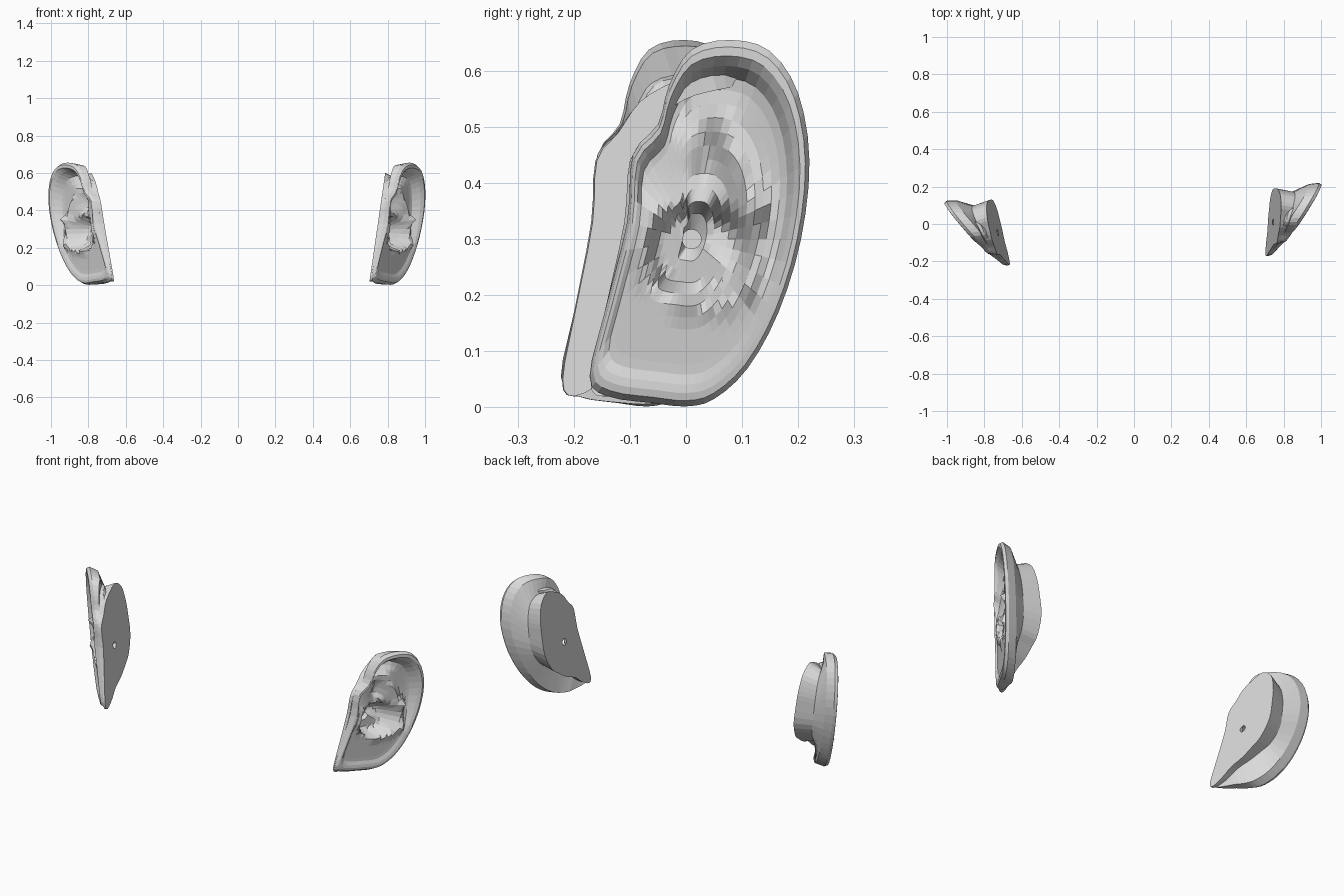
import bpy, bmesh, math
from mathutils import Vector, Matrix

if "Cube" in bpy.data.objects:
    bpy.data.objects.remove(bpy.data.objects["Cube"])

SUB = 3                          # samples per outline segment
C = Vector((0.01, 0.30))         # ear canal centre in (y, z)

# outer rim outline and head-side attachment outline, both (y, z)
RIM = [(-.172, .055), (-.14, .02), (-.06, .008), (0, .002), (.05, .015), (.11, .07),
       (.165, .17), (.205, .3), (.22, .44), (.2, .56), (.15, .635), (.08, .655),
       (.01, .638), (-.03, .575), (-.05, .505), (-.095, .45), (-.105, .33), (-.145, .17)]
BASE = [(-.17, .05), (-.15, .02), (-.09, .05), (-.04, .09), (.03, .12), (.09, .16),
        (.14, .2), (.185, .29), (.19, .4), (.185, .48), (.16, .56), (.1, .6),
        (.04, .58), (-.02, .545), (-.06, .49), (-.1, .44), (-.11, .33), (-.145, .17)]


def smooth_loop(pts):
    """Closed Catmull-Rom sampling."""
    p = [Vector(q) for q in pts]
    n = len(p)
    out = []
    for i in range(n):
        a, b, c, d = p[i - 1], p[i], p[(i + 1) % n], p[(i + 2) % n]
        for k in range(SUB):
            t = k / SUB
            out.append(.5 * (2 * b + (c - a) * t + (2 * a - 5 * b + 4 * c - d) * t * t
                             + (3 * b - a - 3 * c + d) * t ** 3))
    return out


def step(v):
    v = min(1, max(0, v))
    return v * v * (3 - 2 * v)


def ridge(p, a, b, width):
    """Soft bump along a segment."""
    a, b = Vector(a), Vector(b)
    t = min(1, max(0, (p - a).dot(b - a) / (b - a).length_squared))
    return math.exp(-((p - a - (b - a) * t).length / width) ** 2)


def crest_x(p):
    return .83 + .62 * p.x + .08 * p.y


def base_x(p):
    return .70 + .145 * p.y


def inner_x(p, t):
    """Relief of the hollow side of the ear."""
    ang = math.atan2(p.y - C.y, p.x - C.x)
    up = max(0, math.cos(ang - math.radians(55))) ** .7
    inside = step((.91 - t) / .12)
    x = crest_x(p) + .006 * step((1 - t) / .06)
    x -= inside * (.012 + .045 * up)
    # bowl around the canal
    r = math.hypot((p.x - .025) / .092, (p.y - .275) / .082)
    x -= .085 * step((1.15 - r) / .4)
    # hollow under the top fold and the upper fossa
    x -= inside * .05 * ridge(p, (.0, .54), (.07, .59), .035)
    x -= .035 * ridge(p, (.04, .42), (.05, .48), .03)
    # inner ridge, front flap and lower notch ridge
    x += .035 * ridge(p, (.06, .50), (.125, .35), .022)
    x += .03 * ridge(p, (.125, .35), (.115, .22), .02)
    x += .015 * ridge(p, (-.075, .30), (-.06, .25), .025)
    x += .012 * ridge(p, (.0, .18), (.08, .19), .02)
    return max(x, base_x(p) + .015)


def toward(p, t):
    return C + (p - C) * t


def make_ear(name, matrix, mat):
    rim, base = smooth_loop(RIM), smooth_loop(BASE)
    rings = []
    # flat head side with canal opening
    hole = [C + (p - C).normalized() * .017 for p in rim]
    rings.append([(base_x(p), p) for p in hole])
    rings.append([(base_x(p), p) for p in base])
    # neck and back of the shell
    neck, back, edge = [], [], []
    for p, b in zip(rim, base):
        rear = step((p.x + .08) / .15)
        q = toward(b, 1 - .1 * rear)
        neck.append((base_x(q) + .45 * (crest_x(q) - base_x(q)), q))
        q = toward(p, 1 - .03 * rear)
        x = crest_x(p)
        back.append((x - min(.065, .6 * (x - base_x(p))), q))
        edge.append((x - .015, p))
    rings += [neck, back, edge]
    # rim roll and hollow side, stepping in to the canal
    for t in (.965, .92, .87, .81, .75, .68, .61, .54, .47, .40, .33, .26, .19, .13):
        rings.append([(inner_x(toward(p, t), t), toward(p, t)) for p in rim])

    bm = bmesh.new()
    vs = [[bm.verts.new((x, p.x, p.y)) for x, p in r] for r in rings]
    n = len(rim)
    for i in range(len(vs)):
        a, b = vs[i], vs[(i + 1) % len(vs)]
        for j in range(n):
            k = (j + 1) % n
            bm.faces.new((a[j], a[k], b[k], b[j]))
    bm.transform(matrix)
    bmesh.ops.recalc_face_normals(bm, faces=bm.faces)
    me = bpy.data.meshes.new(name)
    bm.to_mesh(me)
    bm.free()
    me.materials.append(mat)
    ob = bpy.data.objects.new(name, me)
    bpy.context.collection.objects.link(ob)


grey = bpy.data.materials.new("light_grey")
grey.diffuse_color = (.7, .7, .7, 1)
grey.use_nodes = True
grey.node_tree.nodes["Principled BSDF"].inputs["Base Color"].default_value = grey.diffuse_color

make_ear("right_ear", Matrix.Identity(4), grey)
# the other ear is mirrored and turned slightly
make_ear("left_ear", Matrix.Translation((.008, .053, 0))
         @ Matrix.Rotation(math.radians(8.5), 4, 'Z')
         @ Matrix.Scale(-1, 4, (1, 0, 0)), grey)
